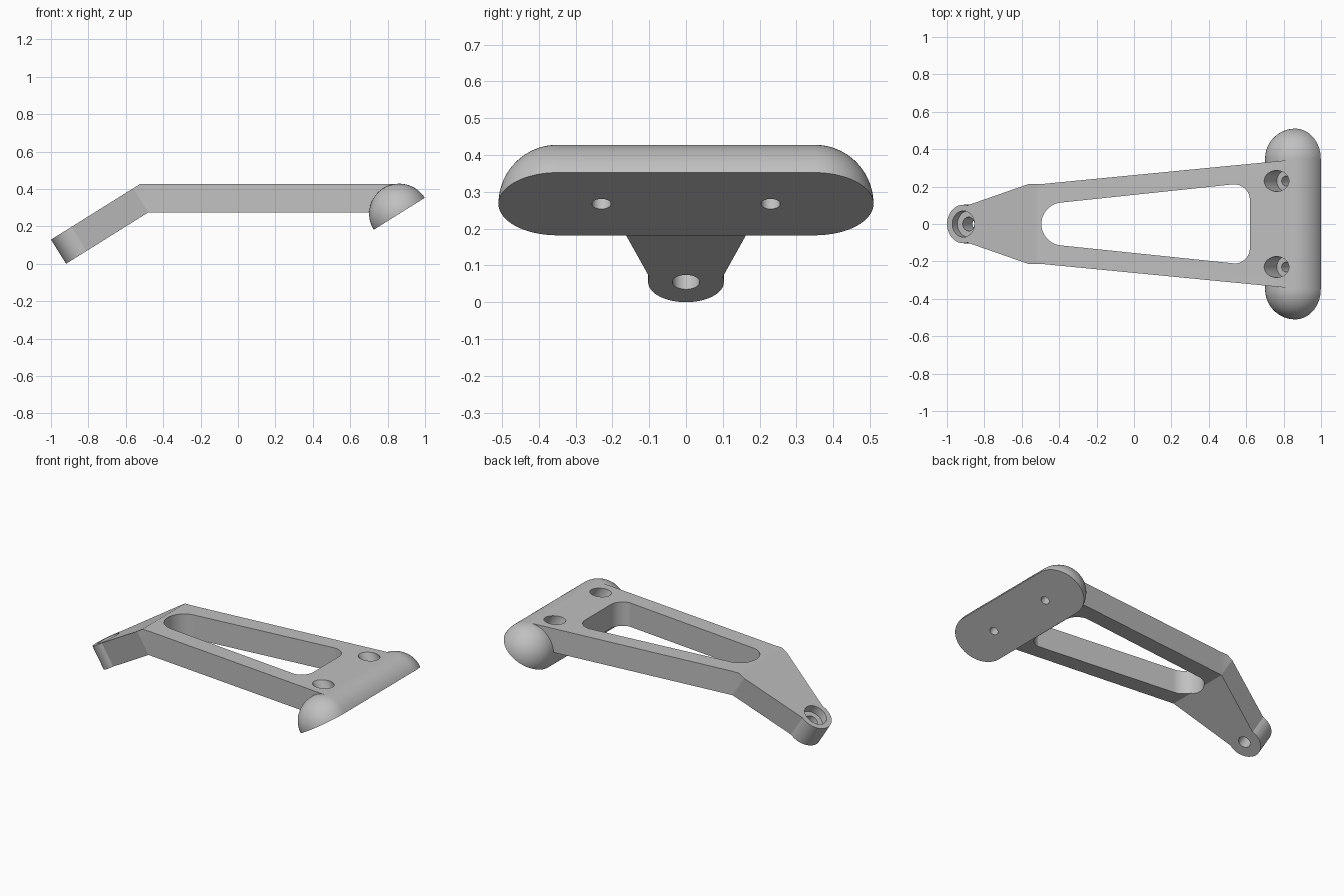
import bpy, bmesh, math
from mathutils import Matrix, Vector

if "Cube" in bpy.data.objects:
    bpy.data.objects.remove(bpy.data.objects["Cube"], do_unlink=True)

TILT = math.radians(32)
BOTTOM, TOP = 0.275, 0.427          # level part of the arm
THICK = TOP - BOTTOM
BEND_X, BEND_W = -0.479, 0.215      # underside fold line and half width there
ARM_END, ARM_END_W = 0.862, 0.345
TIP_R = 0.103
TIP_S = BOTTOM / math.sin(TILT) - TIP_R
CAP_R, CAP_HALF = 0.161, 0.349
HOLE_Y = 0.23

ROT = Matrix.Rotation(-TILT, 4, 'Y')
LOWER = Matrix.Translation((BEND_X, 0, BOTTOM)) @ ROT      # local -x runs to the tip
CAP = Matrix.Translation((0.862, 0, 0.267)) @ ROT

metal = bpy.data.materials.new("light grey")
metal.use_nodes = True
GREY = (0.53, 0.53, 0.53, 1)
metal.diffuse_color = GREY
metal.node_tree.nodes["Principled BSDF"].inputs["Base Color"].default_value = GREY


def arc(cx, cy, r, start, end, steps):
    return [(cx + r * math.cos(math.radians(start + (end - start) * i / steps)),
             cy + r * math.sin(math.radians(start + (end - start) * i / steps)))
            for i in range(steps + 1)]


def finish(name, bm):
    bmesh.ops.remove_doubles(bm, verts=bm.verts, dist=0.00005)
    bmesh.ops.recalc_face_normals(bm, faces=bm.faces)
    mesh = bpy.data.meshes.new(name)
    bm.to_mesh(mesh)
    bm.free()
    mesh.materials.append(metal)
    ob = bpy.data.objects.new(name, mesh)
    bpy.context.collection.objects.link(ob)
    return ob


def loft(name, rings, close_top=True):
    """Skin a stack of equal-length rings."""
    bm = bmesh.new()
    rows = [[bm.verts.new(p) for p in ring] for ring in rings]
    n = len(rows[0])
    for a, b in zip(rows, rows[1:]):
        for i in range(n):
            j = (i + 1) % n
            bm.faces.new((a[i], a[j], b[j], b[i]))
    bm.faces.new(rows[0])
    if close_top:
        bm.faces.new(rows[-1])
    return finish(name, bm)


def drill(name, matrix, x, y, radius, low, high):
    circle = arc(x, y, radius, 0, 360, 48)[:-1]
    return loft(name, [[matrix @ Vector((px, py, h)) for px, py in circle]
                       for h in (low, high)])


def combine(target, other, operation):
    mod = target.modifiers.new(operation.lower(), 'BOOLEAN')
    mod.operation = operation
    mod.solver = 'EXACT'
    mod.object = other
    bpy.context.view_layer.objects.active = target
    bpy.ops.object.modifier_apply(modifier=mod.name)
    bpy.data.objects.remove(other, do_unlink=True)


# Folded arm: bent plate with tapering sides and a round tip
def build_arm():
    # slope of the tip sides that makes them tangent to the round end
    dist = math.hypot(TIP_S, BEND_W)
    tangent = math.degrees(math.atan2(BEND_W, TIP_S) + math.acos(TIP_R / dist))
    tip = arc(-TIP_S, 0, TIP_R, 180 - tangent, 180 + tangent, 32)
    miter = BEND_X - THICK * math.tan(TILT / 2)

    def ring(h):
        fold_x = BEND_X + (miter - BEND_X) * h / THICK
        low = [LOWER @ Vector((x, y, h)) for x, y in [(0, BEND_W)] + tip + [(0, -BEND_W)]]
        high = [Vector((x, y, BOTTOM + h)) for x, y in
                ((BEND_X, -BEND_W), (ARM_END, -ARM_END_W), (ARM_END, ARM_END_W), (BEND_X, BEND_W))]
        fold = [Vector((fold_x, s * BEND_W, BOTTOM + h)) for s in (1, -1)]
        return [fold[0]] + low + [fold[1]] + high, len(low) + 1

    bm = bmesh.new()
    rows = []
    for h in (0, THICK):
        points, split = ring(h)
        row = [bm.verts.new(p) for p in points]
        bm.faces.new(row[:split + 1])
        bm.faces.new(row[split:] + row[:1])
        rows.append(row)
    n = len(rows[0])
    for i in range(n):
        j = (i + 1) % n
        bm.faces.new((rows[0][i], rows[0][j], rows[1][j], rows[1][i]))
    return finish("bracket_arm", bm)


# Half capsule foot: shrinking stadium rings over a flat tilted base
def build_foot():
    rings = []
    steps = 18
    for k in range(steps + 1):
        phi = math.pi / 2 * k / steps
        r, h = CAP_R * math.cos(phi), CAP_R * math.sin(phi)
        outline = arc(0, CAP_HALF, r, 0, 180, 32) + arc(0, -CAP_HALF, r, 180, 360, 32)
        rings.append([CAP @ Vector((x, y, h)) for x, y in outline])
    return loft("foot", rings, close_top=False)


arm = build_arm()
combine(arm, build_foot(), 'UNION')

# Tapered window with a round narrow end
window = (arc(-0.38, 0, 0.115, 96, 264, 32)
          + arc(0.535, -0.127, 0.085, -84, 0, 14)
          + arc(0.535, 0.127, 0.085, 0, 96, 14))
combine(arm, loft("window_cutter", [[(x, y, z) for x, y in window] for z in (0.1, 0.6)]),
        'DIFFERENCE')

# Counterbored screw holes: one in the tip, two through the foot
holes = [(LOWER, -TIP_S, 0, 0.037, 0.07, 0.1)]
holes += [(CAP, 0, side * HOLE_Y, 0.026, 0.056, 0.095) for side in (-1, 1)]
for matrix, x, y, bore, head, floor in holes:
    combine(arm, drill("bore_cutter", matrix, x, y, bore, -0.1, 0.3), 'DIFFERENCE')
    combine(arm, drill("head_cutter", matrix, x, y, head, floor, 0.3), 'DIFFERENCE')

# Smooth curves, crisp edges, flat faces kept flat
arm.name = "bracket"
bpy.ops.object.select_all(action='DESELECT')
arm.select_set(True)
bpy.context.view_layer.objects.active = arm
bpy.ops.object.shade_smooth_by_angle(angle=math.radians(14))
weighted = arm.modifiers.new("weighted normals", 'WEIGHTED_NORMAL')
weighted.keep_sharp = True
